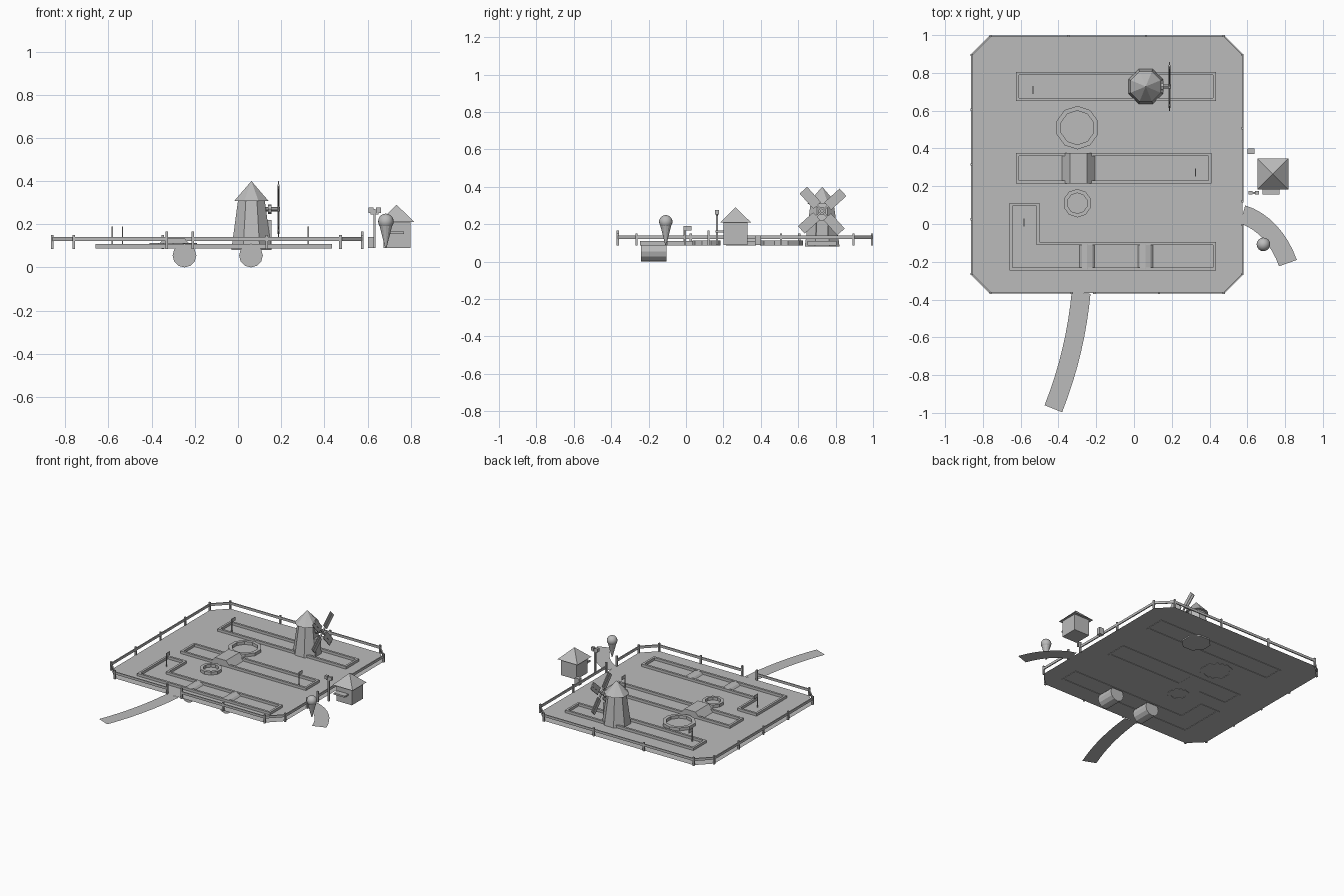
import bpy, bmesh, math
from mathutils import Vector, Matrix

if "Cube" in bpy.data.objects:
    bpy.data.objects.remove(bpy.data.objects["Cube"])

grey = bpy.data.materials.new("plain_grey")
grey.use_nodes = True
grey.diffuse_color = (0.5, 0.5, 0.5, 1)
grey.node_tree.nodes["Principled BSDF"].inputs["Base Color"].default_value = (0.5, 0.5, 0.5, 1)

GROUND = 0.09


def finish(name, bm):
    mesh = bpy.data.meshes.new(name)
    bm.to_mesh(mesh)
    bm.free()
    mesh.materials.append(grey)
    ob = bpy.data.objects.new(name, mesh)
    bpy.context.collection.objects.link(ob)
    return ob


def box(name, x0, x1, y0, y1, z0, z1):
    bm = bmesh.new()
    mid = Vector((x0 + x1, y0 + y1, z0 + z1)) / 2
    size = Matrix.Diagonal((x1 - x0, y1 - y0, z1 - z0, 1))
    bmesh.ops.create_cube(bm, size=1, matrix=Matrix.Translation(mid) @ size)
    return finish(name, bm)


def cone(name, sides, r0, r1, start, end, turn=0):
    """Frustum between two points, turned about its own axis."""
    a, b = Vector(start), Vector(end)
    bm = bmesh.new()
    bmesh.ops.create_cone(bm, cap_ends=True, segments=sides, radius1=r0, radius2=r1,
                          depth=(b - a).length)
    rot = (b - a).to_track_quat('Z', 'Y').to_matrix().to_4x4()
    bm.transform(Matrix.Translation((a + b) / 2) @ rot @ Matrix.Rotation(turn, 4, 'Z'))
    return finish(name, bm)


def bar(name, p, q, width, z0, z1):
    """Flat-sided beam between two plan points."""
    p, q = Vector(p), Vector(q)
    d = q - p
    ob = box(name, 0, d.length, -width / 2, width / 2, z0, z1)
    ob.matrix_world = Matrix.Translation((p.x, p.y, 0)) @ Matrix.Rotation(math.atan2(d.y, d.x), 4, 'Z')
    return ob


def frame(name, points, width, z0, z1):
    """Raised border running just inside a plan outline."""
    bm = bmesh.new()
    face = bm.faces.new([bm.verts.new((x, y, z0)) for x, y in points])
    face.normal_update()
    bmesh.ops.inset_individual(bm, faces=[face], thickness=width, use_even_offset=True)
    bmesh.ops.delete(bm, geom=[face], context='FACES_ONLY')
    ob = finish(name, bm)
    mod = ob.modifiers.new("height", 'SOLIDIFY')
    mod.thickness, mod.offset = z1 - z0, 1
    return ob


def rect(x0, x1, y0, y1):
    return [(x0, y0), (x1, y0), (x1, y1), (x0, y1)]


def path(name, a, b, c, d, width):
    """Flat strip following a cubic curve."""
    a, b, c, d = map(Vector, (a, b, c, d))
    bm = bmesh.new()
    rows = []
    for i in range(9):
        t = i / 8
        u = 1 - t
        p = a * u**3 + b * 3 * u * u * t + c * 3 * u * t * t + d * t**3
        tan = ((b - a) * u * u + (c - b) * 2 * u * t + (d - c) * t * t).normalized()
        side = Vector((-tan.y, tan.x)) * width / 2
        rows.append([bm.verts.new((*(p + s * side), GROUND)) for s in (1, -1)])
    for r, s in zip(rows, rows[1:]):
        bm.faces.new((r[0], r[1], s[1], s[0]))
    finish(name, bm)


# Ground sheet with clipped corners
L, R, F, B, C = -0.86, 0.575, -0.365, 0.995, 0.1
corners = [(L + C, F), (R - C, F), (R, F + C), (R, B - C),
           (R - C, B), (L + C, B), (L, B - C), (L, F + C)]
bm = bmesh.new()
bm.faces.new([bm.verts.new((x, y, GROUND)) for x, y in corners])
finish("ground", bm)
path("front_path", (-0.28, F), (-0.30, -0.57), (-0.345, -0.77), (-0.427, -0.978), 0.1)
path("side_path", (R, 0.05), (0.68, 0.02), (0.77, -0.08), (0.815, -0.207), 0.1)


# Fence, with openings at the two paths
def fence(points, steps, tall=()):
    for p, q, n in zip(points, points[1:], steps):
        p, q = Vector(p), Vector(q)
        bar("fence_rail", p, q, 0.008, 0.122, 0.14)
        for i in range(n):
            s = p.lerp(q, i / n)
            post(s, 0.15)


def post(s, top):
    box("fence_post", s[0] - .006, s[0] + .006, s[1] - .006, s[1] + .006, 0.086, top)


gate_a, gate_b = (-0.33, F), (-0.21, F)
gate_c, gate_d = (R, -0.005), (R, 0.12)
fence([gate_b, corners[1], corners[2], gate_c], [2, 1, 1])
fence([gate_d] + corners[3:] + [corners[0], gate_a], [2, 1, 3, 1, 4, 1, 1])
for gate in (gate_a, gate_b, gate_c, gate_d):
    post(gate, 0.166)

# Lane kerbs and round kerbs
K0, K1 = 0.087, 0.109
frame("back_lane_kerb", rect(-0.625, 0.435, 0.65, 0.805), 0.016, K0, K1)
frame("middle_lane_kerb", rect(-0.625, 0.41, 0.215, 0.375), 0.016, K0, K1)
frame("front_lane_kerb", [(-0.66, -0.245), (0.435, -0.245), (0.435, -0.095),
                          (-0.5, -0.095), (-0.5, 0.11), (-0.66, 0.11)], 0.016, K0, K1)
for name, y, r, w in (("large_ring", 0.51, 0.115, 0.024), ("small_ring", 0.11, 0.075, 0.02)):
    angles = [math.tau * (i + 0.5) / 10 for i in range(10)]
    frame(name, [(-0.3 + r * math.cos(a), y + r * math.sin(a)) for a in angles], w, K0, 0.112)

# Ramped bridge over the middle lane
bm = bmesh.new()
face = bm.faces.new([bm.verts.new((x, 0.215, z)) for x, z in
                     ((-0.385, K0), (-0.205, K0), (-0.25, 0.137), (-0.34, 0.137))])
bridge = finish("bridge", bm)
mod = bridge.modifiers.new("width", 'SOLIDIFY')
mod.thickness, mod.offset = 0.16, -1

# Barrels set in the front lane
for x in (-0.248, 0.06):
    cone("lane_barrel", 12, 0.055, 0.055, (x, -0.24, 0.055), (x, -0.105, 0.055))

# Flags
for x, y in ((-0.535, 0.69), (-0.582, -0.01), (0.325, 0.255)):
    box("flag_pole", x - .003, x + .003, y - .003, y + .003, GROUND, 0.19)
    box("flag", x - .002, x + .002, y, y + 0.04, 0.165, 0.19)

# Windmill
wx, wy = 0.062, 0.728
flat = 1 / math.cos(math.pi / 8)
cone("mill_tower", 8, 0.093 * flat, 0.062 * flat, (wx, wy, 0.08), (wx, wy, 0.31), math.pi / 8)
cone("mill_roof", 8, 0.08 * flat, 0, (wx, wy, 0.307), (wx, wy, 0.4), math.pi / 8)
box("mill_door", wx, 0.155, wy - 0.03, wy + 0.03, GROUND, 0.22)
cone("mill_shaft", 8, 0.01, 0.01, (wx, wy, 0.27), (0.195, wy, 0.27))
cone("mill_hub", 8, 0.022, 0.022, (0.14, wy, 0.27), (0.155, wy, 0.27))
for i in range(4):
    turn = Matrix.Translation((0.188, wy, 0.27)) @ Matrix.Rotation(math.radians(42 + 90 * i), 4, 'X')
    for part in (box("mill_sail", -.003, .003, 0.04, 0.15, -0.027, 0.027),
                 box("mill_spar", -.005, .005, 0, 0.15, -0.005, 0.005)):
        part.matrix_world = turn

# Kiosk
box("kiosk_walls", 0.673, 0.8, 0.2, 0.33, GROUND, 0.215)
cone("kiosk_roof", 4, 0.082 * math.sqrt(2), 0, (0.735, 0.265, 0.21), (0.735, 0.265, 0.29), math.pi / 4)
box("kiosk_counter", 0.68, 0.77, 0.157, 0.2, 0.155, 0.167)

# Ice cream figure
cone("ice_cream_cone", 12, 0.003, 0.03, (0.685, -0.108, GROUND), (0.685, -0.108, 0.195))
bm = bmesh.new()
bmesh.ops.create_uvsphere(bm, u_segments=16, v_segments=10, radius=0.036,
                          matrix=Matrix.Translation((0.685, -0.108, 0.213)))
scoop = finish("ice_cream_scoop", bm)
for p in scoop.data.polygons:
    p.use_smooth = True

# Twin lamp and bin
box("lamp_post", 0.628, 0.638, 0.16, 0.17, GROUND, 0.27)
box("lamp_arm", 0.615, 0.652, 0.161, 0.169, 0.245, 0.253)
for x in (0.616, 0.651):
    box("lamp_head", x - .011, x + .011, 0.155, 0.176, 0.253, 0.277)
box("bin", 0.602, 0.638, 0.37, 0.4, GROUND, 0.14)
